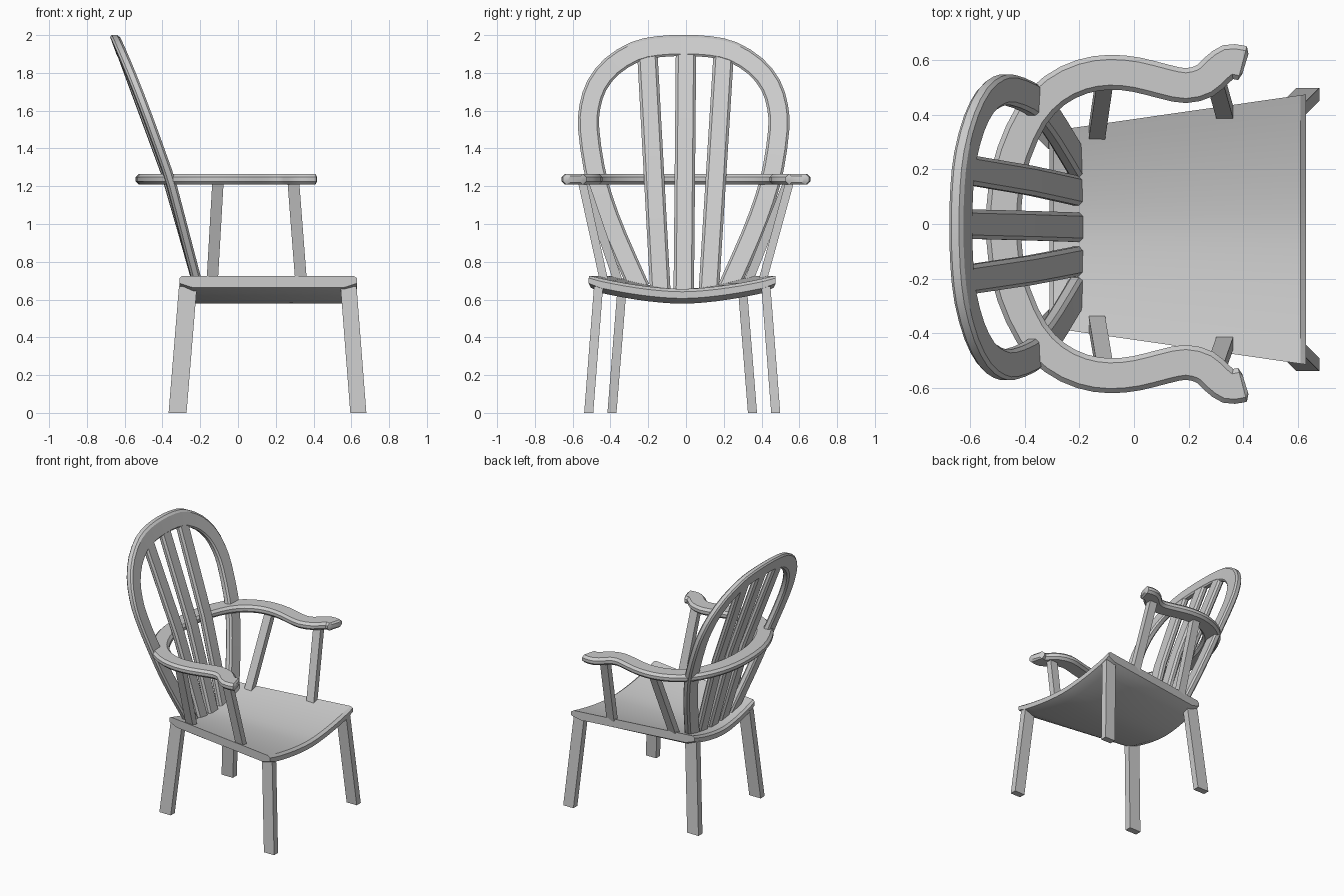
import bpy, bmesh
from mathutils import Vector

if "Cube" in bpy.data.objects:
    bpy.data.objects.remove(bpy.data.objects["Cube"])

CY = -0.02  # seat and legs sit slightly off the centre line


def loft(name, rings):
    """Skin a list of equal rings and cap both ends."""
    bm = bmesh.new()
    vs = [[bm.verts.new(p) for p in ring] for ring in rings]
    n = len(vs[0])
    for a, b in zip(vs, vs[1:]):
        for i in range(n):
            bm.faces.new((a[i], a[(i + 1) % n], b[(i + 1) % n], b[i]))
    bm.faces.new(vs[0][::-1])
    bm.faces.new(vs[-1])
    bmesh.ops.recalc_face_normals(bm, faces=bm.faces)
    me = bpy.data.meshes.new(name)
    bm.to_mesh(me)
    bm.free()
    ob = bpy.data.objects.new(name, me)
    bpy.context.collection.objects.link(ob)
    bpy.ops.object.select_all(action='DESELECT')
    ob.select_set(True)
    bpy.context.view_layer.objects.active = ob
    bpy.ops.object.shade_smooth_by_angle(angle=0.5)
    return ob


def octagon(w, t, c):
    return [(w, t - c), (w - c, t), (c - w, t), (-w, t - c),
            (-w, c - t), (c - w, -t), (w - c, -t), (w, c - t)]


def ribbon(name, path, w, t, c, place, end_scale=1.0):
    """Sweep a chamfered bar along a 2D path; place() lifts it into 3D."""
    pts = [Vector(p) for p in path]
    rings = []
    for i, p in enumerate(pts):
        d = (pts[min(i + 1, len(pts) - 1)] - pts[max(i - 1, 0)]).normalized()
        nrm = Vector((-d.y, d.x))
        s = end_scale if i in (0, len(pts) - 1) else 1.0
        rings.append([place(p + nrm * u * s, v * s) for u, v in octagon(w, t, c)])
    return loft(name, rings)


def smooth(pts, n=2):
    """Catmull-Rom subdivision of a path."""
    q = [Vector(p) for p in pts]
    q = [2 * q[0] - q[1]] + q + [2 * q[-1] - q[-2]]
    out = []
    for a, b, c, d in zip(q, q[1:], q[2:], q[3:]):
        for k in range(n):
            s = k / n
            out.append(0.5 * (2 * b + (c - a) * s + (2 * a - 5 * b + 4 * c - d) * s * s
                              + (3 * b - a - 3 * c + d) * s ** 3))
    return out + [q[-2]]


def mirrored(half):
    """Half path starting on the axis -> full path, mirrored in its first value."""
    return [(-a, b) for a, b in half[:0:-1]] + list(half)


def bar(name, low, high, sx, sy):
    """Leaning square bar with level ends."""
    loft(name, [[(x + a * sx / 2, y + b * sy / 2, z)
                 for a, b in ((1, 1), (-1, 1), (-1, -1), (1, -1))]
                for x, y, z in (low, high)])


def back_x(y, z):
    """Leaning, slightly bowed surface of the backrest."""
    k = [(0.6, -0.195), (1.24, -0.375), (2.0, -0.655)]
    (z0, x0), (z1, x1) = k[:2] if z < 1.24 else k[1:]
    return x0 + (x1 - x0) * (z - z0) / (z1 - z0) + 0.06 * y * y


def on_back(p, v):
    return (back_x(p.x, p.y) + v, p.x, p.y)


# Seat: dished slab, wider at the front
section = [(-0.295, 0), (0.61, 0), (0.63, -0.015), (0.63, -0.05),
           (0.56, -0.078), (-0.24, -0.078), (-0.31, -0.05), (-0.31, -0.015)]
rings = []
for i in range(17):
    t = i / 8 - 1
    drop = 0.07 * (1 - abs(t) ** 1.7)
    thick = 0.8 if abs(t) == 1 else 1.0
    rings.append([(x, CY + t * (0.36 + 0.135 * (x + 0.31) / 0.94),
                   0.726 - drop + dz * thick) for x, dz in section])
loft("seat", rings)

# Legs and arm posts
for s, side in ((1, "left"), (-1, "right")):
    bar("front_leg_" + side, (0.637, CY + s * 0.495, 0), (0.585, CY + s * 0.443, 0.67), 0.085, 0.048)
    bar("back_leg_" + side, (-0.32, CY + s * 0.372, 0), (-0.265, CY + s * 0.318, 0.67), 0.095, 0.048)
    bar("front_arm_post_" + side, (0.335, s * 0.415 - 0.015, 0.68), (0.293, s * 0.55, 1.225), 0.062, 0.045)
    bar("rear_arm_post_" + side, (-0.138, s * 0.335 - 0.015, 0.67), (-0.106, s * 0.54, 1.225), 0.06, 0.05)

# Bent back hoop
hoop = [(0, 1.945), (0.14, 1.938), (0.26, 1.91), (0.38, 1.835), (0.46, 1.735),
        (0.497, 1.62), (0.503, 1.5), (0.475, 1.3), (0.43, 1.13), (0.355, 0.93), (0.235, 0.66)]
hoop = [(y - 0.012, z) for y, z in mirrored(hoop)]
ribbon("back_hoop", smooth(hoop), 0.056, 0.026, 0.012, on_back)

# Back slats, fanned outwards
for name, y0, y1 in (("left", 0.12, 0.2), ("middle", -0.012, 0.0), ("right", -0.135, -0.205)):
    path = [(y0 + (y1 - y0) * k / 4, 0.63 + 1.28 * k / 4) for k in range(5)]
    ribbon("back_slat_" + name, path, 0.054, 0.024, 0.014, on_back)

# Continuous arm rail, curling out at the hands
arm = [(0, -0.478), (0.13, -0.47), (0.26, -0.44), (0.4, -0.375), (0.49, -0.29),
       (0.54, -0.19), (0.556, -0.09), (0.547, 0.01), (0.522, 0.11), (0.507, 0.19),
       (0.525, 0.26), (0.565, 0.305), (0.594, 0.345), (0.592, 0.385), (0.586, 0.408)]
ribbon("arm_rail", smooth(mirrored(arm)), 0.064, 0.028, 0.017,
       lambda p, v: (p.y, p.x, 1.237 + v), end_scale=0.6)
